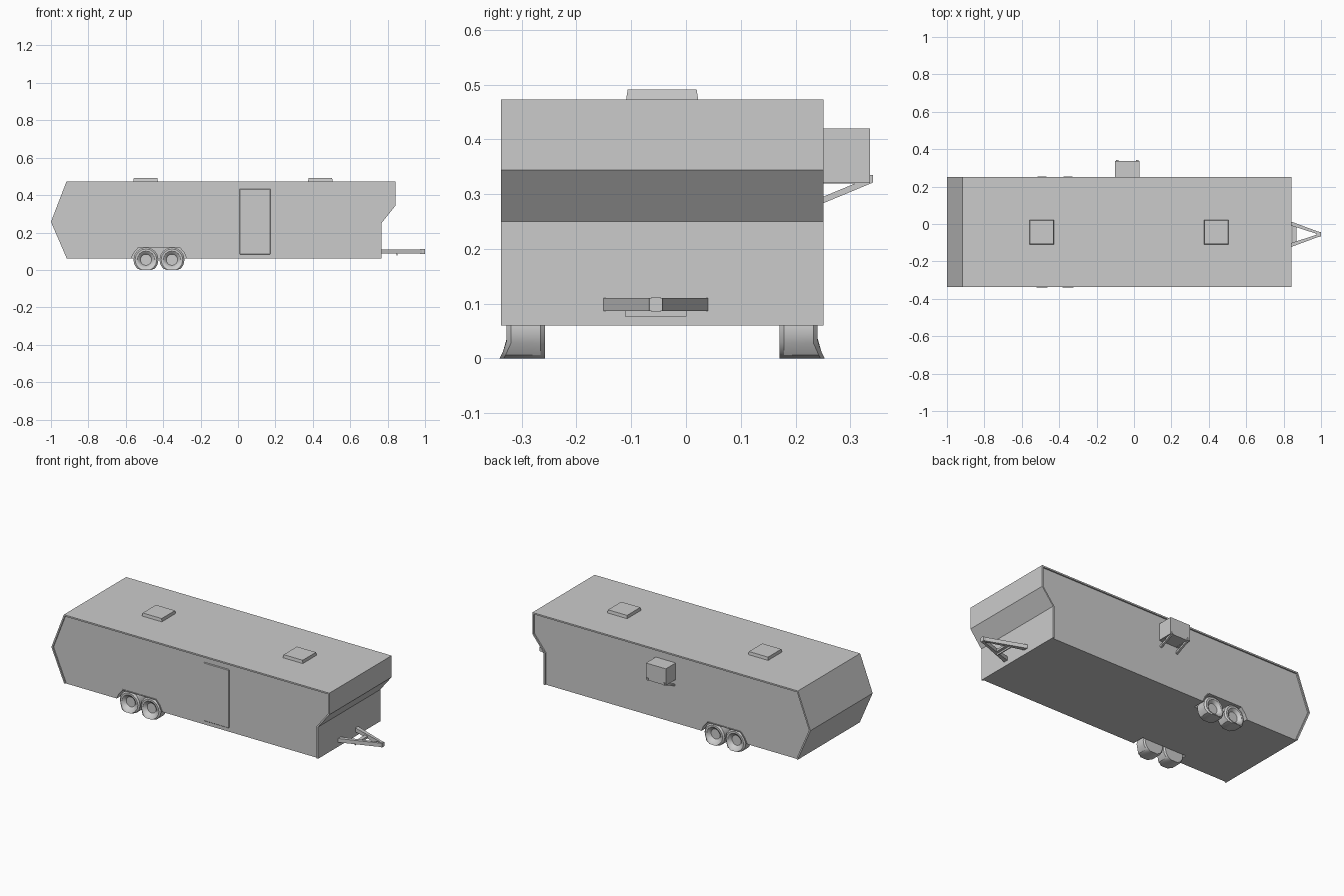
import bpy, bmesh, math
from mathutils import Vector

if "Cube" in bpy.data.objects:
    bpy.data.objects.remove(bpy.data.objects["Cube"])

MID = -0.0435      # centre line of the body in y
HALF = 0.2945      # half width including the edge trim
PANEL = 0.2865     # half width at the recessed side panels

grey = bpy.data.materials.new("light grey")
grey.diffuse_color = (0.6, 0.6, 0.6, 1)
grey.use_nodes = True
grey.node_tree.nodes["Principled BSDF"].inputs["Base Color"].default_value = grey.diffuse_color


def finish(name, bm):
    bmesh.ops.recalc_face_normals(bm, faces=bm.faces)
    me = bpy.data.meshes.new(name)
    bm.to_mesh(me)
    bm.free()
    me.materials.append(grey)
    ob = bpy.data.objects.new(name, me)
    bpy.context.collection.objects.link(ob)
    return ob


def prism(name, pts, a, b, axis="y"):
    """Extrude a 2D outline between a and b along the given axis."""
    place = {"x": lambda p, t: (t, p[0], p[1]),
             "y": lambda p, t: (p[0], t, p[1]),
             "z": lambda p, t: (p[0], p[1], t)}[axis]
    bm = bmesh.new()
    lo = [bm.verts.new(place(p, a)) for p in pts]
    hi = [bm.verts.new(place(p, b)) for p in pts]
    bm.faces.new(lo)
    bm.faces.new(hi)
    n = len(pts)
    for i in range(n):
        bm.faces.new((lo[i], lo[(i + 1) % n], hi[(i + 1) % n], hi[i]))
    return finish(name, bm)


def box(name, x0, x1, y0, y1, z0, z1):
    return prism(name, [(x0, y0), (x1, y0), (x1, y1), (x0, y1)], z0, z1, "z")


def offset(path, t):
    """Mitred offset of an open path to its right-hand side."""
    P = [Vector(p) for p in path]
    out = []
    for i, p in enumerate(P):
        dirs = []
        if i:
            dirs.append((p - P[i - 1]).normalized())
        if i < len(P) - 1:
            dirs.append((P[i + 1] - p).normalized())
        ns = [Vector((d.y, -d.x)) for d in dirs]
        m = sum(ns, Vector((0, 0))).normalized()
        out.append(tuple(p + m * (t / m.dot(ns[0]))))
    return out


def band(name, path, t, a, b):
    """Strip of thickness t following an open path; one quad prism outline."""
    return prism(name, list(path) + offset(path, t)[::-1], a, b)


# Body shell, profile seen from the front
profile = [(-0.915, 0.06), (-1.0, 0.257), (-0.917, 0.473), (0.842, 0.473),
           (0.842, 0.344), (0.767, 0.25), (0.767, 0.06)]
body = prism("body", profile, MID - PANEL, MID + PANEL)

# Wheel arches: cut out of both sides, with a thin lip
arch = [(-0.572, 0.06), (-0.556, 0.092), (-0.532, 0.121),
        (-0.312, 0.121), (-0.288, 0.092), (-0.274, 0.06)]
cut_outline = [(arch[0][0], 0.03)] + arch + [(arch[-1][0], 0.03)]
for s, side in ((-1, "front"), (1, "back")):
    cutter = prism(side + "_arch_cutter", cut_outline,
                   MID + s * 0.212, MID + s * 0.35)
    cutter.hide_render = True
    cutter.hide_viewport = True
    cutter.display_type = "WIRE"
    mod = body.modifiers.new(side + "_arch", "BOOLEAN")
    mod.operation = "DIFFERENCE"
    mod.solver = "EXACT"
    mod.object = cutter
    band(side + "_arch_lip", arch, -0.005, MID + s * (PANEL - 0.004), MID + s * 0.290)
    # Raised trim around the side panel, open along the bottom
    band(side + "_edge_trim", profile, 0.009, MID + s * (PANEL - 0.002), MID + s * HALF)


# Wheels: turned section, flattened and bulging at the ground
def wheel(name, cx, s):
    section = [(0.0, 0.268), (0.030, 0.268), (0.037, 0.277), (0.047, 0.284),
               (0.058, 0.284), (0.067, 0.276), (0.067, 0.222), (0.060, 0.214), (0.0, 0.214)]
    bm = bmesh.new()
    vs = [bm.verts.new((r, d, 0)) for r, d in section]
    es = [bm.edges.new(p) for p in zip(vs, vs[1:])]
    bmesh.ops.spin(bm, geom=vs + es, cent=(0, 0, 0), axis=(0, 1, 0),
                   angle=math.tau, steps=16, use_duplicate=False)
    bmesh.ops.remove_doubles(bm, verts=bm.verts, dist=0.0005)
    for v in bm.verts:
        z = max(0.0, v.co.z + 0.054)
        d = v.co.y
        if z < 0.026 and d > 0.25:
            d += 0.013 * (1 - z / 0.026)
        v.co = (cx + v.co.x, MID + s * d, z)
    ob = finish(name, bm)
    bpy.context.view_layer.objects.active = ob
    ob.select_set(True)
    bpy.ops.object.shade_smooth_by_angle(angle=math.radians(35))
    ob.select_set(False)


for s, side in ((-1, "front"), (1, "back")):
    for cx, end in ((-0.492, "rear"), (-0.353, "fore")):
        wheel(f"{side}_{end}_wheel", cx, s)

# Door: slab with a bevelled edge
door = box("door", 0.008, 0.174, MID - PANEL - 0.006, MID - PANEL + 0.004, 0.083, 0.433)
bev = door.modifiers.new("edge", "BEVEL")
bev.width = 0.003
bev.segments = 1

# Roof vents with slightly tapered sides
for i, x in enumerate((-0.494, 0.44)):
    bm = bmesh.new()
    bmesh.ops.create_cube(bm, size=1)
    for v in bm.verts:
        top = v.co.z > 0
        w = 0.126 if top else 0.132
        v.co = (x + v.co.x * w, MID + v.co.y * w, 0.491 if top else 0.471)
    finish(f"roof_vent_{i + 1}", bm)

# Cooling unit on the back wall with two bracket arms
box("cooling_unit", -0.102, 0.03, 0.24, 0.336, 0.32, 0.42)
strut = [(0.24, 0.279), (0.341, 0.321), (0.341, 0.335), (0.334, 0.335),
         (0.334, 0.330), (0.24, 0.291)]
for i, x in enumerate((-0.096, 0.012)):
    prism(f"unit_strut_{i + 1}", strut, x, x + 0.012, "x")
    box(f"unit_rail_{i + 1}", x, x + 0.012, 0.24, 0.338, 0.319, 0.325)

# Tow hitch: two converging bars, cross bar and coupler
HY = -0.055
for s, side in ((-1, "front"), (1, "back")):
    bar = [(0.76, HY + s * 0.098), (0.985, HY + s * 0.014), (1.0, HY + s * 0.012),
           (1.0, HY), (0.985, HY), (0.76, HY + s * 0.072)]
    prism(side + "_hitch_bar", bar, 0.087, 0.110, "z")
box("hitch_cross_bar", 0.848, 0.870, HY - 0.056, HY + 0.056, 0.087, 0.1)
box("hitch_cross_foot", 0.848, 0.854, HY - 0.056, HY + 0.056, 0.077, 0.09)
box("hitch_coupler", 0.975, 1.0, HY - 0.008, HY + 0.008, 0.085, 0.112)
